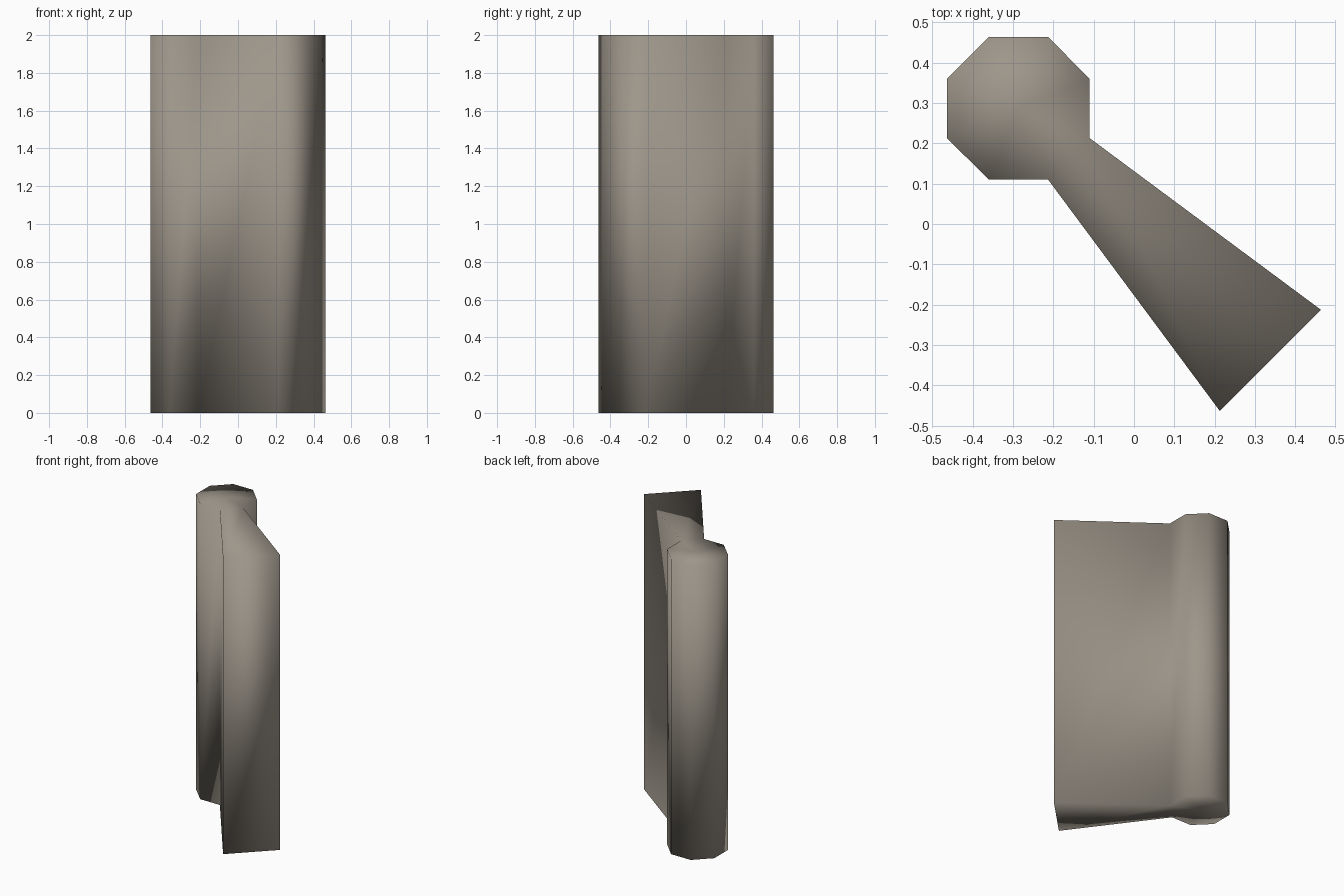
import bpy, bmesh

if "Cube" in bpy.data.objects:
    bpy.data.objects.remove(bpy.data.objects["Cube"])

# Stone keyhole-shaped post: octagonal pillar with a flaring wall
H = 2.0
C = (-0.287, 0.287)
octagon = [(-0.11, 0.213), (-0.11, 0.36), (-0.213, 0.464), (-0.36, 0.464),
           (-0.464, 0.36), (-0.464, 0.213), (-0.36, 0.11), (-0.213, 0.11)]
flare = [(0.213, -0.464), (0.464, -0.213)]
outline = octagon + flare          # counter-clockwise

mat = bpy.data.materials.new("warm grey stone")
mat.diffuse_color = (0.34, 0.305, 0.255, 1)
mat.use_nodes = True
mat.node_tree.nodes["Principled BSDF"].inputs["Base Color"].default_value = mat.diffuse_color

bm = bmesh.new()
low = [bm.verts.new((x, y, 0)) for x, y in outline]
top = [bm.verts.new((x, y, H)) for x, y in outline]

# side walls
n = len(outline)
for i in range(n):
    j = (i + 1) % n
    bm.faces.new((low[i], low[j], top[j], top[i]))

# caps: a fan over the pillar and one quad over the flare
for ring, z in ((low, 0), (top, H)):
    c = bm.verts.new((*C, z))
    for i in range(8):
        bm.faces.new((ring[i], ring[(i + 1) % 8], c))
    bm.faces.new((ring[0], ring[7], ring[8], ring[9]))

bmesh.ops.recalc_face_normals(bm, faces=bm.faces)
for f in bm.faces:
    f.smooth = True                # soft shading over every edge

mesh = bpy.data.meshes.new("keyhole_post")
bm.to_mesh(mesh)
bm.free()
mesh.materials.append(mat)
obj = bpy.data.objects.new("keyhole_post", mesh)
bpy.context.collection.objects.link(obj)
